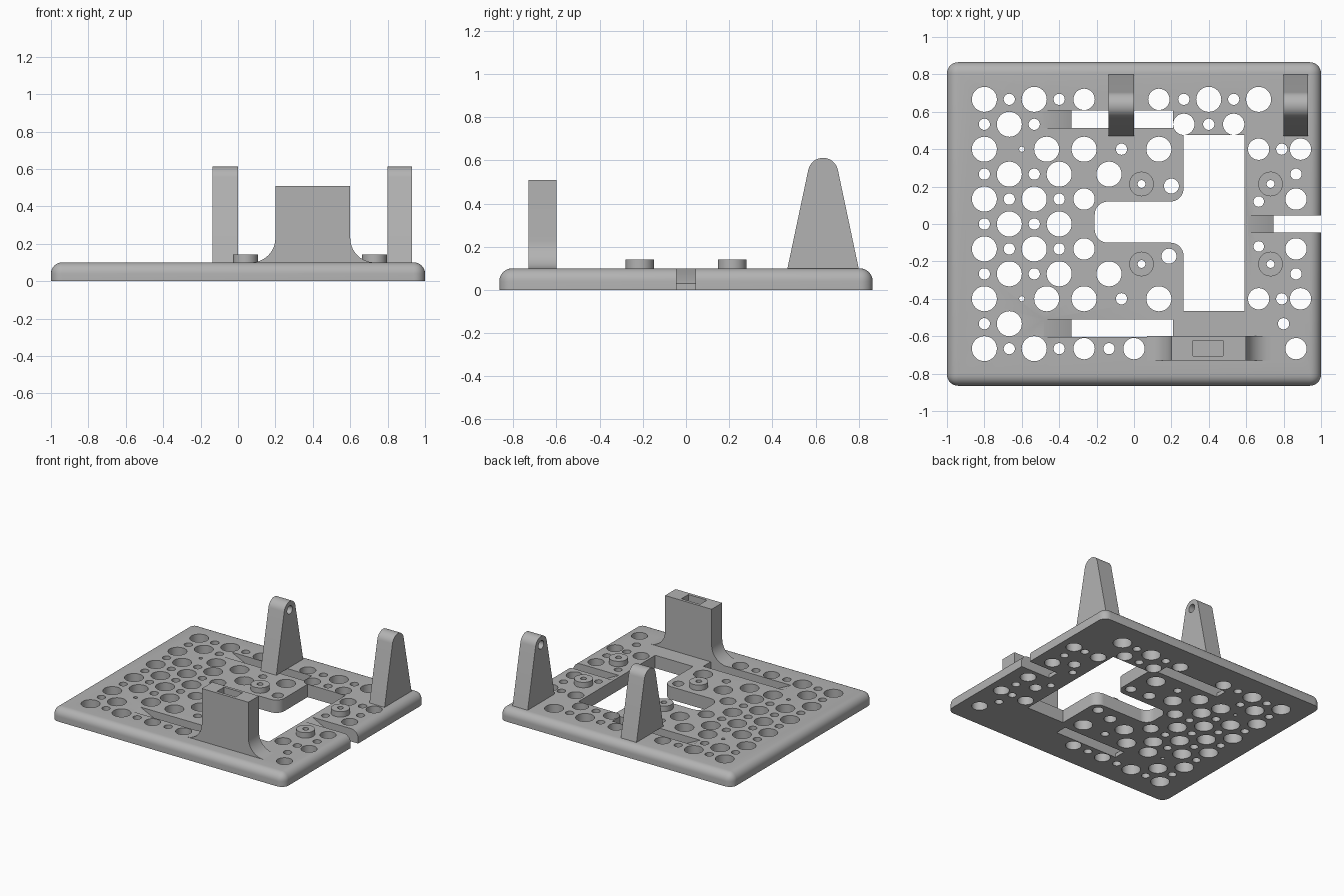
import bpy, bmesh
from math import pi, sin, cos
from mathutils import Vector, Matrix

if "Cube" in bpy.data.objects:
    bpy.data.objects.remove(bpy.data.objects["Cube"])

grey = bpy.data.materials.new("matte grey")
grey.use_nodes = True
grey.diffuse_color = (0.45, 0.45, 0.45, 1)
grey.node_tree.nodes["Principled BSDF"].inputs["Base Color"].default_value = (0.45, 0.45, 0.45, 1)

T = 0.1      # plate thickness
W, D = 1.0, 0.865


def prism(bm, pts, axis, lo, hi):
    """Extrude a 2D outline along x (yz outline), y (xz outline) or z (xy outline)."""
    place = {"x": lambda a, b, h: (h, a, b),
             "y": lambda a, b, h: (a, h, b),
             "z": lambda a, b, h: (a, b, h)}[axis]
    face = bm.faces.new([bm.verts.new(place(a, b, lo)) for a, b in pts])
    out = bmesh.ops.extrude_face_region(bm, geom=[face])["geom"]
    move = Vector(place(0, 0, hi - lo))
    bmesh.ops.translate(bm, vec=move, verts=[v for v in out if isinstance(v, bmesh.types.BMVert)])
    bmesh.ops.recalc_face_normals(bm, faces=bm.faces[:])


def rect(x0, x1, y0, y1):
    return [(x0, y0), (x1, y0), (x1, y1), (x0, y1)]


def arc(cx, cy, r, a0, a1, n):
    return [(cx + r * cos(a0 + (a1 - a0) * i / n), cy + r * sin(a0 + (a1 - a0) * i / n))
            for i in range(n + 1)]


def circle(x, y, r, n=32):
    return arc(x, y, r, 0, 2 * pi, n)[:-1]


def finish(name, bm, cutter=None):
    """Make the object, subtract the cutter, and shade it."""
    def make(n, b):
        me = bpy.data.meshes.new(n)
        b.to_mesh(me)
        b.free()
        me.materials.append(grey)
        ob = bpy.data.objects.new(n, me)
        bpy.context.collection.objects.link(ob)
        return ob
    ob = make(name, bm)
    bpy.ops.object.select_all(action="DESELECT")
    bpy.context.view_layer.objects.active = ob
    ob.select_set(True)
    if cutter:
        cut = make(name + "_cutter", cutter)
        cut.hide_render = True
        mod = ob.modifiers.new("cut", "BOOLEAN")
        mod.operation, mod.solver, mod.object = "DIFFERENCE", "EXACT", cut
        mod.use_self = True
        bpy.ops.object.modifier_apply(modifier="cut")
        bpy.data.objects.remove(cut)
    bpy.ops.object.shade_smooth_by_angle(angle=0.6)
    return ob


# Base plate with rounded corners and rounded upper rim
plate = bmesh.new()
prism(plate, rect(-W, W, -D, D), "z", 0, T)
rim = [e for e in plate.edges if max(v.co.z for v in e.verts) > T / 2]
bmesh.ops.bevel(plate, geom=rim, offset=0.06, segments=8, profile=0.5, affect="EDGES")

cuts = bmesh.new()

# Round holes: each character is half a pitch; O large, 0 medium, o small
PITCH = 0.1333
SIZES = {"O": 0.067, "0": 0.057, "o": 0.03}
ROWS = ["O.o.O.o.0.....0.o.O.o.O",
        "o.O.o...........0.o.0",
        "O....O..O..o..O.......0",
        "o.O.o.O...O..............o",
        "O.o.O.o.0................0",
        "o.O.o.O",
        "O.o.O.o.0................0",
        "o.O.o.O...O..............o",
        "O....O..O..o..O.......0",
        "o.O.....................o",
        "O.o.O.o.0.o.0............0"]
holes = [(-0.8 + k * PITCH / 2, (5 - j) * PITCH, SIZES[c])
         for j, row in enumerate(ROWS) for k, c in enumerate(row) if c in SIZES]
for s in (1, -1):
    holes += [(-0.6, 0.4 * s, 0.014), (0.79, 0.4 * s, 0.03), (0.89, 0.4 * s, 0.057),
              (0.667, 0.12 * s, 0.028)]
holes += [(0.2, 0.203, 0.04), (0.187, -0.172, 0.04)]
for x, y, r in holes:
    prism(cuts, circle(x, y, r), "z", -0.02, T + 0.02)

# T-shaped opening with rounded arm
R = 0.07
opening = [(0.59, -0.465), (0.59, 0.475), (0.265, 0.475)]
opening += arc(0.265 - R, 0.12 + R, R, 0, -pi / 2, 8)
opening += arc(-0.21 + R, 0.12 - R, R, pi / 2, pi, 8)
opening += arc(-0.21 + R, -0.1 + R, R, pi, 1.5 * pi, 8)
opening += arc(0.265 - R, -0.1 - R, R, pi / 2, 0, 8)
opening += [(0.265, -0.465)]
prism(cuts, opening, "z", -0.02, T + 0.02)

# Slots, each with a ramp at its right-hand end
for x0, x1, x2, y0, y1 in [(-0.48, -0.335, 0.208, 0.512, 0.607),
                           (-0.48, -0.335, 0.208, -0.603, -0.51),
                           (0.61, 0.745, 1.1, -0.045, 0.045)]:
    prism(cuts, [(x0, T), (x1, 0.03), (x1, -0.02), (x2, -0.02), (x2, T + 0.02), (x0, T + 0.02)],
          "y", y0, y1)

# Standoffs with through holes, recessed from below
SPOTS = [(x, y) for x in (0.04, 0.73) for y in (0.214, -0.214)]
for x, y in SPOTS:
    prism(cuts, circle(x, y, 0.045), "z", -0.02, 0.06)
    prism(cuts, circle(x, y, 0.021), "z", 0.05, T + 0.02)
    boss, pin = bmesh.new(), bmesh.new()
    prism(boss, circle(x, y, 0.066), "z", T - 0.01, 0.142)
    prism(pin, circle(x, y, 0.021), "z", 0.0, 0.2)
    finish("standoff", boss, pin)

finish("base_plate", plate, cuts)

# Tapered posts with rounded tops and blind pivot holes facing each other
for name, x0, x1, hole in [("right_post", -0.135, 0.0, (-0.08, 0.02)),
                           ("left_post", 0.8, 0.93, (0.78, 0.88))]:
    post, bore = bmesh.new(), bmesh.new()
    outline = [(0.47, T), (0.8, T)] + arc(0.635, 0.542, 0.07, 0.2, pi - 0.2, 16)
    prism(post, outline, "x", x0, x1)
    prism(bore, circle(0.635, 0.545, 0.032, 24), "x", *hole)
    finish(name, post, bore)

# Front tower with flared foot and a socket in the top
F = 0.13
tower, socket = bmesh.new(), bmesh.new()
flare = arc(0.6 + F, T + F, F, 1.5 * pi, pi, 10) + [(0.6, 0.51), (0.2, 0.51)]
flare += arc(0.2 - F, T + F, F, 0, -pi / 2, 10)
prism(tower, flare, "y", -0.73, -0.6)
prism(socket, rect(0.315, 0.475, -0.707, -0.622), "z", 0.35, 0.6)
finish("front_tower", tower, socket)
